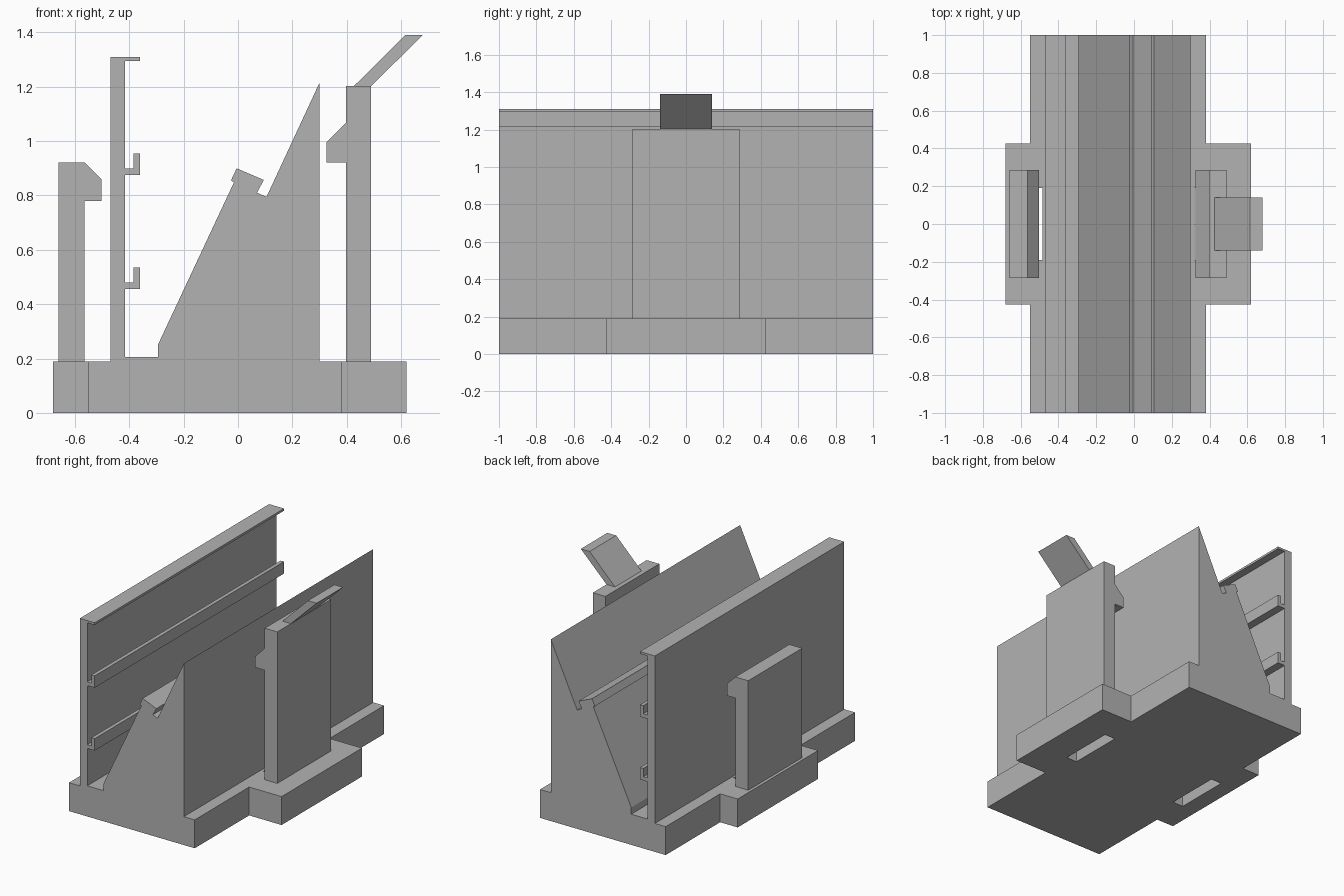
import bpy
import bmesh

cube = bpy.data.objects.get("Cube")
if cube:
    bpy.data.objects.remove(cube, do_unlink=True)

grey = bpy.data.materials.new("light grey")
grey.use_nodes = True
colour = (0.45, 0.45, 0.45, 1)
grey.diffuse_color = colour
grey.node_tree.nodes["Principled BSDF"].inputs["Base Color"].default_value = colour


def extrude(name, profile, half_depth):
    """Extrude an x-z outline along y, symmetric about the centre."""
    bm = bmesh.new()
    face = bm.faces.new([bm.verts.new((x, -half_depth, z)) for x, z in profile])
    result = bmesh.ops.extrude_face_region(bm, geom=[face])
    verts = [v for v in result["geom"] if isinstance(v, bmesh.types.BMVert)]
    bmesh.ops.translate(bm, verts=verts, vec=(0, 2 * half_depth, 0))
    bmesh.ops.recalc_face_normals(bm, faces=bm.faces)
    mesh = bpy.data.meshes.new(name)
    bm.to_mesh(mesh)
    bm.free()
    mesh.materials.append(grey)
    obj = bpy.data.objects.new(name, mesh)
    bpy.context.collection.objects.link(obj)
    return obj


def rectangle(x0, x1, z0, z1):
    return [(x0, z0), (x1, z0), (x1, z1), (x0, z1)]


def combine(target, tool, operation):
    """Apply a boolean and remove the tool object."""
    mod = target.modifiers.new("boolean", "BOOLEAN")
    mod.operation, mod.solver, mod.object = operation, "EXACT", tool
    bpy.context.view_layer.objects.active = target
    bpy.ops.object.modifier_apply(modifier=mod.name)
    bpy.data.objects.remove(tool, do_unlink=True)


FLOOR = 0.19
WALL, LIP = -0.415, -0.36


def hook(z):
    """Small upturned rail on the inner face of the tall wall."""
    return [(WALL, z), (LIP, z), (LIP, z + 0.08), (-0.385, z + 0.08),
            (-0.385, z + 0.025), (WALL, z + 0.025)]


# Base, sloping wedge with ledge, and tall wall with rails in one profile
wedge = [(0.30, FLOOR), (0.30, 1.215), (0.105, 0.795), (0.07, 0.81),
         (0.095, 0.857), (-0.005, 0.90), (-0.026, 0.855), (-0.015, 0.848),
         (-0.295, 0.25), (-0.295, 0.205), (WALL, 0.205)]
wall_top = [(WALL, 1.295), (LIP, 1.295), (LIP, 1.31), (-0.47, 1.31), (-0.47, FLOOR)]
outline = ([(-0.55, FLOOR), (-0.55, 0), (0.38, 0), (0.38, FLOOR)]
           + wedge + hook(0.455) + hook(0.875) + wall_top)
body = extrude("stand_body", outline, 1)

# Side tabs widen the middle of the base
combine(body, extrude("side_tabs", rectangle(-0.68, 0.62, 0, FLOOR), 0.425), "UNION")

# Slots through the base under the clip noses
for x0, x1 in ((-0.565, -0.485), (0.32, 0.40)):
    combine(body, extrude("slot_cutter", rectangle(x0, x1, -0.1, FLOOR + 0.1), 0.19),
            "DIFFERENCE")

# Upright snap clips
extrude("right_clip", [(-0.66, FLOOR), (-0.565, FLOOR), (-0.565, 0.78), (-0.503, 0.78),
                       (-0.503, 0.86), (-0.565, 0.922), (-0.66, 0.922)], 0.285)
extrude("left_clip", [(0.397, FLOOR), (0.49, FLOOR), (0.49, 1.203), (0.397, 1.203),
                      (0.397, 1.068), (0.325, 0.995), (0.325, 0.922), (0.397, 0.922)], 0.285)

# Slanted release lever on the taller clip
extrude("release_lever", [(0.427, 1.203), (0.49, 1.203), (0.68, 1.39), (0.615, 1.39)], 0.14)
